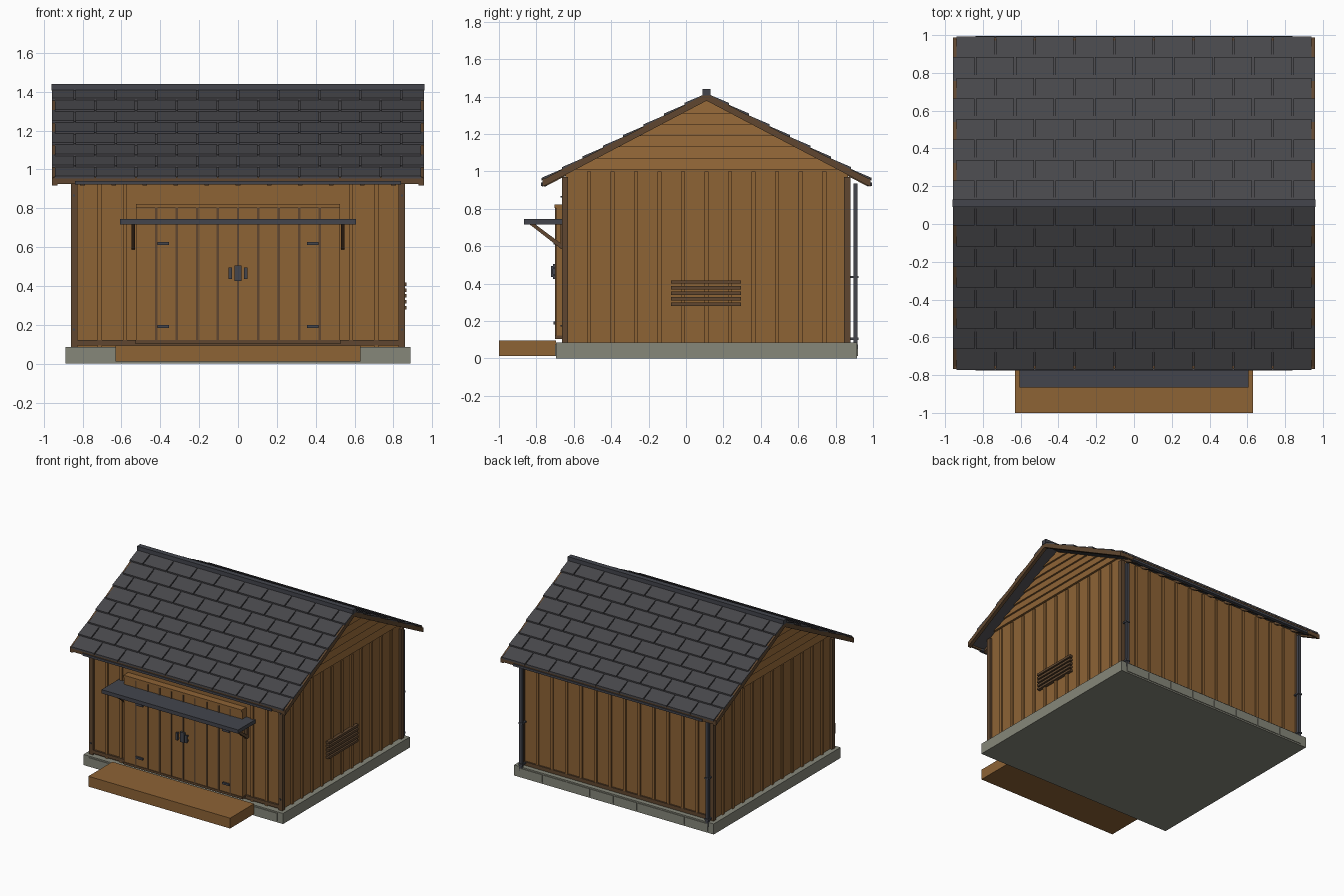
import bpy, bmesh

if "Cube" in bpy.data.objects:
    bpy.data.objects.remove(bpy.data.objects["Cube"])

def material(name, r, g, b):
    m = bpy.data.materials.new(name)
    m.diffuse_color = (r, g, b, 1)
    m.use_nodes = True
    m.node_tree.nodes["Principled BSDF"].inputs["Base Color"].default_value = m.diffuse_color
    return m

WOOD = material("warm wood", 0.27, 0.125, 0.036)
TRIM = material("dark wood trim", 0.115, 0.062, 0.029)
SHINGLE = material("charcoal shingle", 0.063, 0.062, 0.069)
METAL = material("dark metal", 0.056, 0.059, 0.073)
STONE = material("grey concrete", 0.24, 0.243, 0.195)

MID = 0.11        # y of the ridge
SLOPE = 0.525     # roof rise per unit of run
RUN = 0.877       # ridge to eave

def build(name, mat, prisms):
    """One object from a list of (yz profile, x0, x1) prisms."""
    bm = bmesh.new()
    for pts, x0, x1 in prisms:
        a = [bm.verts.new((x0, y, z)) for y, z in pts]
        b = [bm.verts.new((x1, y, z)) for y, z in pts]
        bm.faces.new(a)
        bm.faces.new(b[::-1])
        for i in range(len(pts)):
            j = (i + 1) % len(pts)
            bm.faces.new((a[i], b[i], b[j], a[j]))
    bmesh.ops.recalc_face_normals(bm, faces=bm.faces)
    me = bpy.data.meshes.new(name)
    bm.to_mesh(me)
    bm.free()
    me.materials.append(mat)
    ob = bpy.data.objects.new(name, me)
    bpy.context.collection.objects.link(ob)
    return ob

def box(x0, x1, y0, y1, z0, z1):
    return ([(y0, z0), (y1, z0), (y1, z1), (y0, z1)], x0, x1)

def both(x0, x1, y0, y1, z0, z1):
    """A box and its mirror image in x."""
    return [box(x0, x1, y0, y1, z0, z1), box(-x1, -x0, y0, y1, z0, z1)]

def slab(side, d0, d1, top, bottom):
    """Profile following one roof slope, d measured from the ridge."""
    return [(MID + side * d, h - SLOPE * d)
            for d, h in ((d0, top), (d1, top), (d1, bottom), (d0, bottom))]

# Foundation with raised blocks front and back, and the wooden step
build("foundation", STONE, [box(-0.887, 0.887, -0.695, 0.915, 0, 0.085)])
blocks = []
for i in range(8):
    x = -0.84 + i * 0.21
    blocks += [box(x + 0.004, x + 0.206, -0.7, -0.69, 0.012, 0.074),
               box(x + 0.004, x + 0.206, 0.91, 0.92, 0.012, 0.074)]
build("foundation_blocks", STONE, blocks)
build("front_step", WOOD, [box(-0.63, 0.63, -1.0, -0.695, 0.012, 0.095)])

# Walls as one gabled body
build("walls", WOOD, [([(-0.645, 0.08), (0.865, 0.08), (0.865, 0.985),
                        (MID, 1.385), (-0.645, 0.985)], -0.84, 0.84)])

# Vertical battens on every wall
battens = []
for i in range(1, 13):
    x = -0.84 + i * 1.68 / 13
    battens.append(box(x - 0.011, x + 0.011, 0.86, 0.876, 0.085, 0.97))
    if abs(x) > 0.53:
        battens.append(box(x - 0.011, x + 0.011, -0.656, -0.64, 0.085, 0.97))
for i in range(1, 12):
    y = -0.645 + i * 1.51 / 12
    battens += both(0.835, 0.852, y - 0.011, y + 0.011, 0.085, 1.0)
build("wall_battens", WOOD, battens)

# Lapped gable boards, thicker at the lower edge
def gable_boards(name, side):
    bm = bmesh.new()
    for i in range(6):
        z0 = 1.01 + i * 0.06
        z1 = min(z0 + 0.06, 1.375)
        rows = []
        for z, out in ((z0, 0.857), (z1, 0.843)):
            w = (1.38 - z) / SLOPE
            rows.append([bm.verts.new((side * x, MID + s * w, z))
                         for x, s in ((0.835, -1), (0.835, 1), (out, 1), (out, -1))])
        a, b = rows
        bm.faces.new(a)
        bm.faces.new(b[::-1])
        for k in range(4):
            bm.faces.new((a[k], b[k], b[(k + 1) % 4], a[(k + 1) % 4]))
    bmesh.ops.recalc_face_normals(bm, faces=bm.faces)
    me = bpy.data.meshes.new(name)
    bm.to_mesh(me)
    bm.free()
    me.materials.append(WOOD)
    bpy.context.collection.objects.link(bpy.data.objects.new(name, me))

gable_boards("right_gable_boards", 1)
gable_boards("left_gable_boards", -1)

# Corner posts and bottom rails
build("corner_posts", TRIM, both(0.825, 0.859, -0.664, -0.63, 0.085, 0.97)
      + both(0.825, 0.859, 0.845, 0.88, 0.085, 0.97))
build("bottom_rails", TRIM, [box(-0.83, 0.83, -0.66, -0.64, 0.095, 0.122),
                             box(-0.83, 0.83, 0.86, 0.877, 0.085, 0.115)])
build("post_bolts", METAL, [p for z in (0.17, 0.86)
                            for p in both(0.838, 0.848, -0.67, -0.66, z, z + 0.01)])

# Double door of ten planks with dark strips over the joints
build("door_planks", WOOD, [box(-0.525, 0.525, -0.695, -0.64, 0.122, 0.81)])
build("door_strips", TRIM, [box(-0.42 + i * 0.105 - 0.006, -0.42 + i * 0.105 + 0.006,
                                -0.7, -0.69, 0.122, 0.805) for i in range(9)])
build("door_header", WOOD, [box(-0.525, 0.525, -0.703, -0.64, 0.805, 0.822)])
build("door_sill", TRIM, [box(-0.53, 0.53, -0.7, -0.64, 0.105, 0.122)])
build("door_hinges", METAL, [p for z in (0.183, 0.61)
                             for p in both(0.355, 0.415, -0.708, -0.69, z, z + 0.016)])
build("door_handles", METAL, both(0.032, 0.05, -0.722, -0.71, 0.435, 0.495)
      + both(0.036, 0.046, -0.712, -0.69, 0.44, 0.452)
      + both(0.036, 0.046, -0.712, -0.69, 0.478, 0.49))
build("door_lock", METAL, [box(-0.019, 0.019, -0.712, -0.69, 0.425, 0.505)])

# Canopy over the door with diagonal brackets
build("canopy", METAL, [box(-0.607, 0.607, -0.866, -0.64, 0.716, 0.746)])
brace = [(-0.84, 0.72), (-0.81, 0.72), (-0.655, 0.605), (-0.655, 0.585), (-0.675, 0.592)]
build("canopy_brackets", TRIM, [(brace, 0.529, 0.549), (brace, -0.549, -0.529)]
      + both(0.529, 0.549, -0.672, -0.64, 0.585, 0.72))

# Slatted vent on the right wall
build("vent_slats", TRIM, [box(0.835, 0.866, -0.08, 0.295, 0.28 + i * 0.03, 0.298 + i * 0.03)
                           for i in range(5)])

# Roof decks, barge boards, rafters, fascias and gutters
deck, barge, rafters, fascia, gutter = [], [], [], [], []
for s in (-1, 1):
    deck.append((slab(s, 0, RUN - 0.01, 1.412, 1.392), -0.945, 0.945))
    for x0, x1 in ((-0.957, -0.93), (0.93, 0.957)):
        barge.append((slab(s, 0, RUN, 1.416, 1.378), x0, x1))
    for i in range(11):
        x = -0.8 + i * 0.16
        rafters.append((slab(s, 0.7, RUN - 0.01, 1.4, 1.372), x - 0.012, x + 0.012))
    e = sorted((MID + s * (RUN - 0.015), MID + s * RUN))
    fascia.append(box(-0.95, 0.95, *e, 0.925, 0.962))
    e = sorted((MID + s * (RUN - 0.02), MID + s * (RUN + 0.008)))
    gutter.append(box(-0.84, 0.84, *e, 0.922, 0.94))
build("roof_deck", SHINGLE, deck)
build("barge_boards", TRIM, barge)
build("rafter_tails", TRIM, rafters)
build("fascias", TRIM, fascia)
build("gutters", METAL, gutter)

# Staggered shingles, eight rows on each slope
def shingles(name, side):
    parts = []
    for row in range(8):
        d1 = RUN + 0.005 - row * 0.109
        d0 = max(d1 - 0.125, 0)
        prof = [(MID + side * d, 1.407 + h - SLOPE * d)
                for d, h in ((d0, 0), (d1, 0.008), (d1, 0.022), (d0, 0.01))]
        start = -0.945 - (row % 2) * 0.105
        for i in range(10):
            x0 = max(start + i * 0.21 + 0.004, -0.957)
            x1 = min(start + (i + 1) * 0.21 - 0.004, 0.957)
            if x1 - x0 > 0.02:
                parts.append((prof, x0, x1))
    build(name, SHINGLE, parts)

shingles("front_shingles", -1)
shingles("back_shingles", 1)
build("ridge_cap", METAL, [box(-0.96, 0.96, MID - 0.021, MID + 0.021, 1.405, 1.44)])

# Downspouts at the back corners with clips
build("downspouts", METAL, both(0.815, 0.84, 0.896, 0.918, 0.05, 0.935))
build("downspout_clips", METAL, [p for z in (0.1, 0.43)
                                 for p in both(0.81, 0.845, 0.87, 0.922, z, z + 0.012)])
